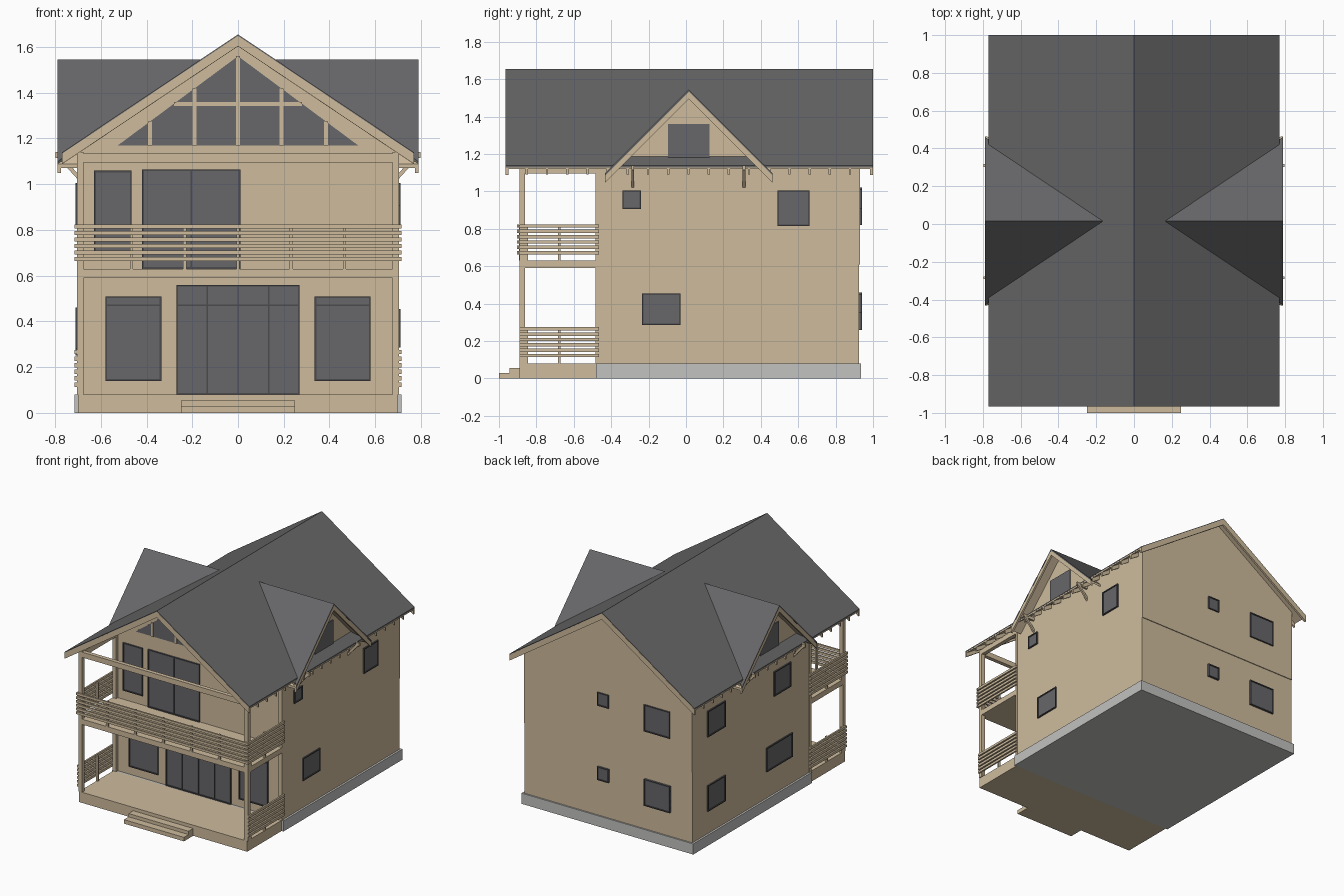
import bpy, bmesh

cube = bpy.data.objects.get("Cube")
if cube:
    bpy.data.objects.remove(cube, do_unlink=True)


def material(name, r, g, b):
    m = bpy.data.materials.new(name)
    m.use_nodes = True
    m.diffuse_color = (r, g, b, 1)
    m.node_tree.nodes["Principled BSDF"].inputs["Base Color"].default_value = (r, g, b, 1)
    return m


TIMBER = material("timber tan", 0.62, 0.50, 0.34)
ROOF = material("roof grey", 0.135, 0.135, 0.14)
GLASS = material("glass grey", 0.135, 0.135, 0.145)
FRAME = material("window frame dark grey", 0.07, 0.07, 0.078)
STONE = material("concrete grey", 0.54, 0.54, 0.53)


def build(name, solids, mat):
    """One object from a list of (profile, axis, start, end) extrusions."""
    bm = bmesh.new()
    for pts, axis, a, b in solids:
        def point(p, d):
            return (d, p[0], p[1]) if axis == "x" else (p[0], d, p[1])
        near = [bm.verts.new(point(p, a)) for p in pts]
        far = [bm.verts.new(point(p, b)) for p in pts]
        bm.faces.new(near)
        bm.faces.new(far[::-1])
        n = len(pts)
        for i in range(n):
            j = (i + 1) % n
            bm.faces.new((near[i], far[i], far[j], near[j]))
    bmesh.ops.recalc_face_normals(bm, faces=bm.faces[:])
    mesh = bpy.data.meshes.new(name)
    bm.to_mesh(mesh)
    bm.free()
    mesh.materials.append(mat)
    obj = bpy.data.objects.new(name, mesh)
    bpy.context.collection.objects.link(obj)
    return obj


def box(x0, x1, y0, y1, z0, z1):
    return ([(x0, z0), (x1, z0), (x1, z1), (x0, z1)], "y", y0, y1)


def chevron(mid, half, top, slope, depth, axis, a, b):
    """Inverted V of constant vertical depth."""
    low = top - half * slope
    pts = [(mid - half, low), (mid, top), (mid + half, low),
           (mid + half, low - depth), (mid, top - depth), (mid - half, low - depth)]
    return (pts, axis, a, b)


# Main dimensions
WX, FRONT, BACK = 0.70, -0.465, 0.93
PORCH, FLOOR, DECK = -0.89, 0.08, 0.63
RIDGE, PITCH, EAVE = 1.655, 0.67, 0.77
R0, R1 = -0.965, 1.0

# Base, porch and steps
build("foundation", [box(-0.715, 0.715, -0.48, 0.935, 0, FLOOR)], STONE)
build("porch_deck", [box(-WX, WX, PORCH, -0.48, 0, FLOOR)], TIMBER)
build("porch_steps", [box(-0.25, 0.25, -1.0, PORCH, 0, 0.03),
                      box(-0.25, 0.25, -0.945, PORCH, 0.03, 0.055)], TIMBER)

# Walls
build("lower_walls", [box(-WX, WX, FRONT, BACK - 0.006, FLOOR, 0.61)], TIMBER)
wall_top = RIDGE - 0.015
shoulder = wall_top - WX * PITCH
build("upper_walls", [([(-WX, 0.61), (WX, 0.61), (WX, shoulder), (0, wall_top),
                        (-WX, shoulder)], "y", FRONT, BACK)], TIMBER)

# Balcony and its frame
build("balcony_floor", [box(-0.705, 0.705, PORCH, FRONT, 0.59, DECK)], TIMBER)
frame = [box(-WX, WX, PORCH, PORCH + 0.03, 1.095, 1.135)]
for s in (-1, 1):
    x0, x1 = sorted((s * 0.675, s * 0.705))
    frame.append(box(x0, x1, PORCH, PORCH + 0.03, FLOOR, 1.14))
    frame.append(box(x0, x1, FRONT - 0.02, FRONT, FLOOR, 1.14))
    frame.append(box(x0, x1, PORCH, FRONT, 1.095, 1.135))
build("porch_frame", frame, TIMBER)


# Railings
def side_rail(base):
    parts = []
    for s in (-1, 1):
        x0, x1 = sorted((s * 0.704, s * 0.716))
        for i in range(6):
            z = base + 0.034 + i * 0.0285
            parts.append(box(x0, x1, PORCH, FRONT, z, z + 0.018))
        x0, x1 = sorted((s * 0.688, s * 0.704))
        for y in (PORCH + 0.03, -0.685, FRONT - 0.02):
            parts.append(box(x0, x1, y, y + 0.014, base, base + 0.19))
    return parts


build("porch_side_railings", side_rail(FLOOR), TIMBER)
build("balcony_side_railings", side_rail(DECK), TIMBER)
rail = []
for i in range(6):
    z = DECK + 0.034 + i * 0.0285
    rail.append(box(-0.716, 0.716, PORCH - 0.014, PORCH - 0.002, z, z + 0.018))
for i in range(-2, 3):
    x = i * 0.233
    rail.append(box(x - 0.007, x + 0.007, PORCH - 0.002, PORCH + 0.014, DECK, DECK + 0.19))
build("balcony_front_railing", rail, TIMBER)

# Main roof: sheet, soffit, barge boards and rafters
build("roof_sheet", [chevron(0, EAVE, RIDGE, PITCH, 0.01, "y", R0, R1)], ROOF)
build("roof_soffit", [chevron(0, EAVE - 0.002, RIDGE - 0.01, PITCH, 0.01, "y",
                              R0 + 0.002, R1 - 0.002)], TIMBER)
build("barge_boards", [chevron(0, EAVE, RIDGE - 0.006, PITCH, 0.045, "y", y, y + 0.016)
                       for y in (R0 - 0.001, R1 - 0.015)], TIMBER)
build("rafters", [chevron(0, EAVE - 0.004, RIDGE - 0.018, PITCH, 0.034, "y",
                          R0 + i * 0.108, R0 + i * 0.108 + 0.012)
                  for i in range(1, 18)], TIMBER)

# Side dormers
DY, DTOP, DHALF, DX = 0.015, 1.545, 0.447, 0.79
for s, side in ((1, "left"), (-1, "right")):
    # roof sheets tapering into the main roof
    bm = bmesh.new()
    for t in (-1, 1):
        corners = [(s * 0.165, DY, DTOP), (s * DX, DY, DTOP),
                   (s * DX, DY + t * DHALF, DTOP - DHALF)]
        up = [bm.verts.new(c) for c in corners]
        down = [bm.verts.new((x, y, z - 0.012)) for x, y, z in corners]
        bm.faces.new(up)
        bm.faces.new(down[::-1])
        for i in range(3):
            j = (i + 1) % 3
            bm.faces.new((up[i], down[i], down[j], up[j]))
    bmesh.ops.recalc_face_normals(bm, faces=bm.faces[:])
    mesh = bpy.data.meshes.new(side + "_dormer_roof")
    bm.to_mesh(mesh)
    bm.free()
    mesh.materials.append(ROOF)
    bpy.context.collection.objects.link(bpy.data.objects.new(side + "_dormer_roof", mesh))

    gable = [(DY - 0.41, 1.11), (DY + 0.41, 1.11), (DY, DTOP - 0.025)]
    build(side + "_dormer_gable", [(gable, "x", s * 0.45, s * WX)], TIMBER)
    build(side + "_dormer_barge", [
        chevron(DY, DHALF - 0.002, DTOP - 0.012, 1, 0.018, "x", s * 0.68, s * 0.787),
        chevron(DY, DHALF, DTOP - 0.01, 1, 0.04, "x", s * 0.775, s * 0.789)], TIMBER)
    # brackets carrying the overhang
    parts = []
    for y in (-0.285, 0.31):
        brace = [(s * 0.70, 1.02), (s * 0.70, 1.045), (s * 0.775, 1.13), (s * 0.79, 1.12)]
        parts.append((brace, "y", y - 0.007, y + 0.007))
        x0, x1 = sorted((s * 0.69, s * 0.797))
        parts.append(box(x0, x1, y - 0.007, y + 0.007, 1.115, 1.14))
    build(side + "_dormer_brackets", parts, TIMBER)


# Windows and doors
def on_wall(wall, u0, u1, z0, z1, d0, d1):
    """Box on a wall, d measured outward from its surface."""
    if wall == "front":
        return box(u0, u1, FRONT - d1, FRONT - d0, z0, z1)
    if wall == "back":
        return box(u0, u1, BACK + d0, BACK + d1, z0, z1)
    if wall == "left":
        return box(WX + d0, WX + d1, u0, u1, z0, z1)
    return box(-WX - d1, -WX - d0, u0, u1, z0, z1)


def window(name, wall, u0, u1, z0, z1, panes=1, transom=None, w=0.008):
    build(name + "_glass", [on_wall(wall, u0, u1, z0, z1, -0.01, 0.004)], GLASS)
    bars = [(u0, u0 + w, z0, z1), (u1 - w, u1, z0, z1),
            (u0 + w, u1 - w, z0, z0 + w), (u0 + w, u1 - w, z1 - w, z1)]
    for i in range(1, panes):
        u = u0 + (u1 - u0) * i / panes
        bars.append((u - 0.003, u + 0.003, z0 + w, z1 - w))
    if transom:
        bars.append((u0 + w, u1 - w, transom - 0.003, transom + 0.003))
    build(name + "_frame", [on_wall(wall, *b, -0.01, 0.01) for b in bars], FRAME)


window("front_lower_right_window", "front", -0.58, -0.335, 0.14, 0.51, 1, 0.47)
window("front_lower_left_window", "front", 0.335, 0.58, 0.14, 0.51, 1, 0.47)
window("porch_door", "front", -0.27, 0.27, FLOOR, 0.56, 4, 0.47)
window("front_upper_window", "front", -0.63, -0.465, 0.70, 1.06)
window("balcony_door", "front", -0.42, 0.01, DECK, 1.065, 2)
window("left_small_window", "left", -0.34, -0.24, 0.905, 1.005)
window("left_upper_window", "left", 0.49, 0.66, 0.815, 1.005)
window("left_lower_window", "left", -0.235, -0.03, 0.285, 0.455)
for level, z in (("lower", 0.36), ("upper", 0.92)):
    window("back_%s_window" % level, "back", -0.52, -0.305, z - 0.1, z + 0.1)
    window("back_%s_small_window" % level, "back", -0.01, 0.085, z - 0.01, z + 0.09)
    window("right_%s_rear_window" % level, "right", 0.54, 0.75, z - 0.11, z + 0.085)
window("right_lower_window", "right", -0.26, 0.05, 0.28, 0.46)
window("right_upper_window", "right", -0.24, -0.04, 0.815, 1.0)
for side in ("left", "right"):
    build(side + "_dormer_window", [on_wall(side, DY - 0.11, DY + 0.11, 1.16, 1.36, -0.01, 0.006)],
          GLASS)

# Glazed front gable with its mullions
build("gable_glass", [([(-0.525, 1.17), (0.525, 1.17), (0, 1.56)], "y",
                       FRONT - 0.004, FRONT + 0.01)], GLASS)
bars = [on_wall("front", -0.28, 0.28, 1.343, 1.359, 0, 0.009)]
for x in (-0.385, -0.19, 0, 0.19, 0.385):
    bars.append(on_wall("front", x - 0.009, x + 0.009, 1.17, 1.56 - abs(x) * 0.743, 0, 0.009))
build("gable_mullions", bars, TIMBER)
